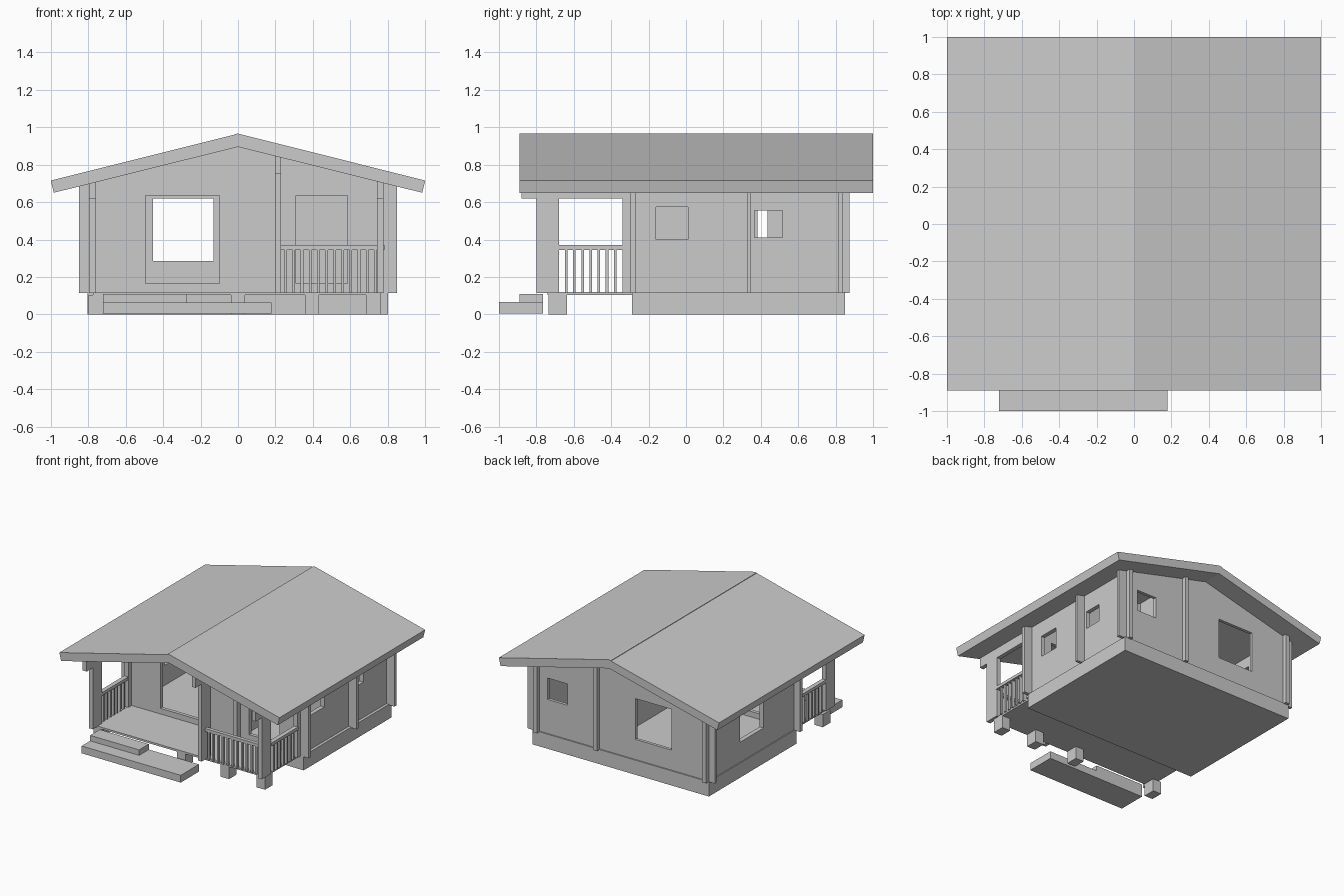
import bpy
import bmesh

if "Cube" in bpy.data.objects:
    bpy.data.objects.remove(bpy.data.objects["Cube"], do_unlink=True)

grey = bpy.data.materials.new("plain grey")
grey.use_nodes = True
grey.diffuse_color = (0.6, 0.6, 0.6, 1)
grey.node_tree.nodes["Principled BSDF"].inputs["Base Color"].default_value = (0.6, 0.6, 0.6, 1)

BASE = 0.115   # underside of the walls
FLOOR = 0.12   # top of foundation and porch deck


def prism(name, profile, axis, start, end):
    """Extrude a profile of (x, z) points along y, or (y, z) points along x."""
    bm = bmesh.new()
    place = (lambda u, z, d: (u, d, z)) if axis == "y" else (lambda u, z, d: (d, u, z))
    face = bm.faces.new([bm.verts.new(place(u, z, start)) for u, z in profile])
    moved = bmesh.ops.extrude_face_region(bm, geom=[face])["geom"]
    for v in moved:
        if isinstance(v, bmesh.types.BMVert):
            v.co[1 if axis == "y" else 0] = end
    bmesh.ops.recalc_face_normals(bm, faces=bm.faces[:])
    mesh = bpy.data.meshes.new(name)
    bm.to_mesh(mesh)
    bm.free()
    mesh.materials.append(grey)
    obj = bpy.data.objects.new(name, mesh)
    bpy.context.scene.collection.objects.link(obj)
    return obj


def box(name, x, y, z):
    return prism(name, [(x[0], z[0]), (x[1], z[0]), (x[1], z[1]), (x[0], z[1])], "y", *y)


def cut(wall, x, y, z):
    """Cut a box-shaped opening through a wall."""
    cutter = box("opening_cutter", x, y, z)
    cutter.hide_render = True
    mod = wall.modifiers.new("opening", "BOOLEAN")
    mod.operation = "DIFFERENCE"
    mod.solver = "EXACT"
    mod.object = cutter
    graph = bpy.context.evaluated_depsgraph_get()
    mesh = bpy.data.meshes.new_from_object(wall.evaluated_get(graph))
    wall.modifiers.clear()
    wall.data = mesh
    bpy.data.objects.remove(cutter, do_unlink=True)


def under_roof(x):
    return 0.9 - 0.2487 * abs(x)


def cross_wall(name, x0, x1, y0, y1):
    """Wall along x whose top follows the roof slope."""
    top = [(x1, under_roof(x1)), (x0, under_roof(x0))]
    if x0 < 0 < x1:
        top.insert(1, (0, under_roof(0)))
    return prism(name, [(x0, BASE), (x1, BASE)] + top, "y", y0, y1)


def long_wall(name, x0, x1, beam):
    """Wall along y, continued over the porch as a beam resting on a post."""
    top = under_roof(max(abs(x0), abs(x1)) - 0.035) + 0.005
    profile = [(-0.8, BASE), (-0.68, BASE), (-0.68, beam), (-0.34, beam), (-0.34, BASE),
               (0.875, BASE), (0.875, top), (-0.88, top), (-0.88, beam), (-0.8, beam)]
    return prism(name, profile, "x", x0, x1)


# Foundation, porch deck, piers and steps
box("foundation", (-0.803, 0.8), (-0.29, 0.85), (0, FLOOR))
box("porch_deck", (-0.775, 0.76), (-0.74, -0.28), (0.103, FLOOR - 0.001))
for i, x in enumerate((-0.76, 0, 0.395, 0.722)):
    box(f"porch_pier_{i + 1}", (x - 0.038, x + 0.038), (-0.735, -0.635), (0, 0.105))
box("lower_step", (-0.72, 0.18), (-1, -0.765), (0.005, 0.065))
box("upper_step", (-0.72, -0.275), (-0.89, -0.765), (0.065, 0.11))

# Walls with crossing ends
front = cross_wall("front_wall", -0.85, 0.85, -0.297, -0.268)
back = cross_wall("back_wall", -0.85, 0.85, 0.815, 0.84)
cross_wall("rear_room_wall", 0.2, 0.85, 0.325, 0.348)
right_side = long_wall("right_wall", -0.795, -0.758, 0.62)
left_side = long_wall("left_wall", 0.742, 0.777, 0.62)
divider = long_wall("dividing_wall", 0.197, 0.23, 0.75)

# Door and window openings
cut(front, (-0.495, -0.1), (-0.4, -0.2), (0.165, 0.635))
cut(front, (0.31, 0.585), (-0.4, -0.2), (0.165, 0.635))
cut(back, (-0.455, -0.13), (0.7, 0.95), (0.285, 0.62))
cut(back, (0.49, 0.67), (0.7, 0.95), (0.4, 0.575))
cut(left_side, (0.7, 0.81), (-0.16, 0.01), (0.4, 0.575))
cut(left_side, (0.7, 0.81), (0.367, 0.517), (0.41, 0.555))
cut(right_side, (-0.85, -0.7), (0.13, 0.437), (0.285, 0.62))
cut(divider, (0.15, 0.28), (0.383, 0.6), (FLOOR + 0.005, 0.635))

# Porch railings
RAIL = (0.345, 0.37)
BARS = (FLOOR - 0.005, 0.35)
box("front_rail", (0.225, 0.75), (-0.757, -0.727), RAIL)
count = 12
for i in range(count):
    x = 0.255 + i * 0.0435
    box(f"front_baluster_{i + 1}", (x - 0.007, x + 0.007), (-0.752, -0.732), BARS)
for side, centre in (("left", 0.765), ("right", -0.777)):
    box(f"{side}_rail", (centre - 0.018, centre + 0.018), (-0.685, -0.335), RAIL)
    for i in range(7):
        y = -0.64 + i * 0.0435
        box(f"{side}_baluster_{i + 1}", (centre - 0.01, centre + 0.01),
            (y - 0.007, y + 0.007), BARS)

# Gabled roof slab with a small cap at the ridge
prism("roof", [(-1, 0.715), (-0.984, 0.65), (0, 0.895), (0.984, 0.65), (1, 0.715),
               (0, 0.966), (-0.018, 0.964), (-0.019, 0.96)], "y", -0.89, 1)
